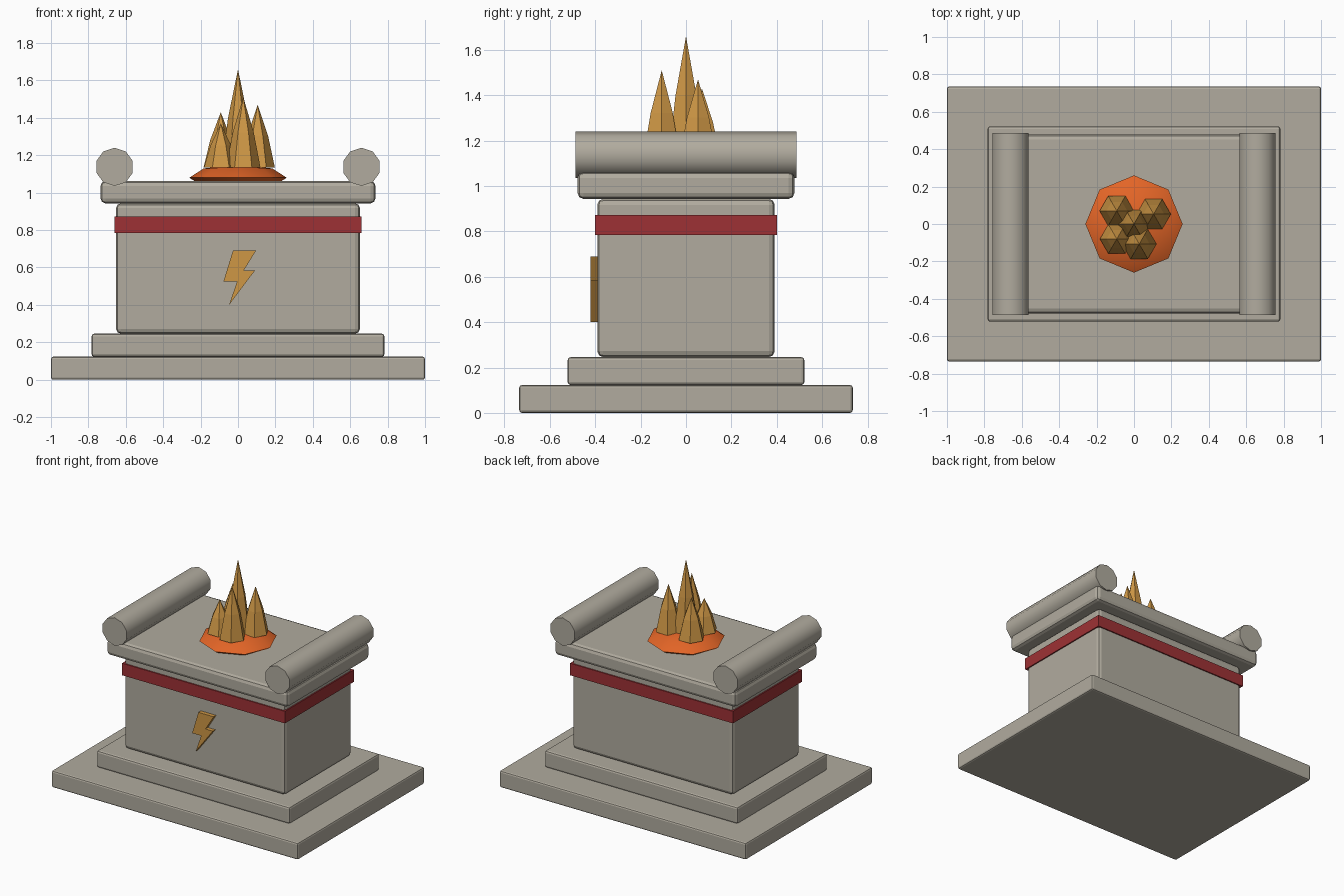
import bpy, bmesh, math
from mathutils import Matrix, Vector

cube = bpy.data.objects.get("Cube")
if cube:
    bpy.data.objects.remove(cube, do_unlink=True)


def material(name, rgb):
    m = bpy.data.materials.new(name)
    m.use_nodes = True
    m.diffuse_color = (*rgb, 1)
    m.node_tree.nodes["Principled BSDF"].inputs["Base Color"].default_value = (*rgb, 1)
    return m


stone = material("warm_grey_stone", (0.44, 0.41, 0.345))
red = material("dark_red", (0.34, 0.031, 0.035))
gold = material("gold", (0.62, 0.31, 0.06))
orange = material("ember_orange", (0.77, 0.13, 0.02))


def finish(name, bm, mat, smooth=None):
    """Turn a bmesh into a named object, optionally smooth below an angle."""
    bmesh.ops.recalc_face_normals(bm, faces=bm.faces)
    mesh = bpy.data.meshes.new(name)
    bm.to_mesh(mesh)
    bm.free()
    mesh.materials.append(mat)
    obj = bpy.data.objects.new(name, mesh)
    bpy.context.collection.objects.link(obj)
    if smooth:
        bpy.ops.object.select_all(action='DESELECT')
        obj.select_set(True)
        bpy.context.view_layer.objects.active = obj
        bpy.ops.object.shade_smooth_by_angle(angle=math.radians(smooth))
    return obj


def block(name, half_x, half_y, z0, z1, mat, bevel=0):
    """Centred box between two heights with rounded edges."""
    bm = bmesh.new()
    size = (2 * half_x, 2 * half_y, z1 - z0, 1)
    bmesh.ops.create_cube(bm, size=1, matrix=Matrix.Translation((0, 0, (z0 + z1) / 2))
                          @ Matrix.Diagonal(size))
    if bevel:
        bmesh.ops.bevel(bm, geom=bm.edges[:], offset=bevel, segments=2,
                        profile=0.5, affect='EDGES')
    return finish(name, bm, mat)


# Stepped base, body, band and top slab
block("plinth", 1.0, 0.735, 0, 0.123, stone, 0.012)
block("step", 0.783, 0.522, 0.123, 0.246, stone, 0.014)
block("body", 0.652, 0.391, 0.246, 0.943, stone, 0.026)
block("band", 0.661, 0.4, 0.785, 0.873, red)
block("top_slab", 0.735, 0.478, 0.943, 1.062, stone, 0.026)

# Side rolls lying front to back
for side, x in (("right", -0.66), ("left", 0.66)):
    bm = bmesh.new()
    lay = Matrix.Translation((x, 0, 1.138)) @ Matrix.Rotation(math.pi / 2, 4, 'X')
    bmesh.ops.create_cone(bm, cap_ends=True, segments=10, radius1=0.102,
                          radius2=0.102, depth=0.974,
                          matrix=lay @ Matrix.Rotation(math.pi / 2, 4, 'Z'))
    # Keep a corner at the top of the section
    top = max(v.co.z for v in bm.verts)
    if sum(v.co.z > top - 0.001 for v in bm.verts) > 2:
        bmesh.ops.rotate(bm, verts=bm.verts, cent=(x, 0, 1.138),
                         matrix=Matrix.Rotation(math.pi / 10, 3, 'Y'))
    finish(side + "_roll", bm, stone, 40)

# Ember mound
bm = bmesh.new()
bmesh.ops.create_uvsphere(bm, u_segments=8, v_segments=4, radius=1,
                          matrix=Matrix.Translation((0, 0, 1.08))
                          @ Matrix.Diagonal((0.26, 0.26, 0.07, 1)))
finish("ember_mound", bm, orange, 40)


def flame(name, x, y, tip, radius, base=1.135):
    """Six-sided spike, a little fuller at mid height than a cone."""
    bm = bmesh.new()
    rings = []
    for r, z in ((radius, base), (radius * 0.61, (base + tip) / 2)):
        rings.append([bm.verts.new((x + r * math.cos(i * math.pi / 3),
                                    y + r * math.sin(i * math.pi / 3), z))
                      for i in range(6)])
    apex = bm.verts.new((x, y, tip))
    low, mid = rings
    bm.faces.new(low)
    for i in range(6):
        j = (i + 1) % 6
        bm.faces.new((low[i], low[j], mid[j], mid[i]))
        bm.faces.new((mid[i], mid[j], apex))
    finish(name, bm, gold)


flame("centre_flame", 0, 0, 1.66, 0.088)
flame("back_right_flame", -0.092, 0.07, 1.43, 0.092)
flame("back_left_flame", 0.105, 0.053, 1.47, 0.092)
flame("front_right_flame", -0.092, -0.08, 1.37, 0.09)
flame("front_flame", 0.028, -0.107, 1.51, 0.092)

# Raised bolt on the front
outline = [(-0.027, 0.69), (0.096, 0.69), (0.03, 0.583), (0.09, 0.583),
           (-0.048, 0.4), (-0.005, 0.524), (-0.078, 0.524)]
bm = bmesh.new()
face = bm.faces.new([bm.verts.new((x, -0.42, z)) for x, z in outline])
ext = bmesh.ops.extrude_face_region(bm, geom=[face], use_keep_orig=True)
moved = [g for g in ext["geom"] if isinstance(g, bmesh.types.BMVert)]
bmesh.ops.translate(bm, verts=moved, vec=Vector((0, 0.03, 0)))
finish("bolt_relief", bm, gold)
